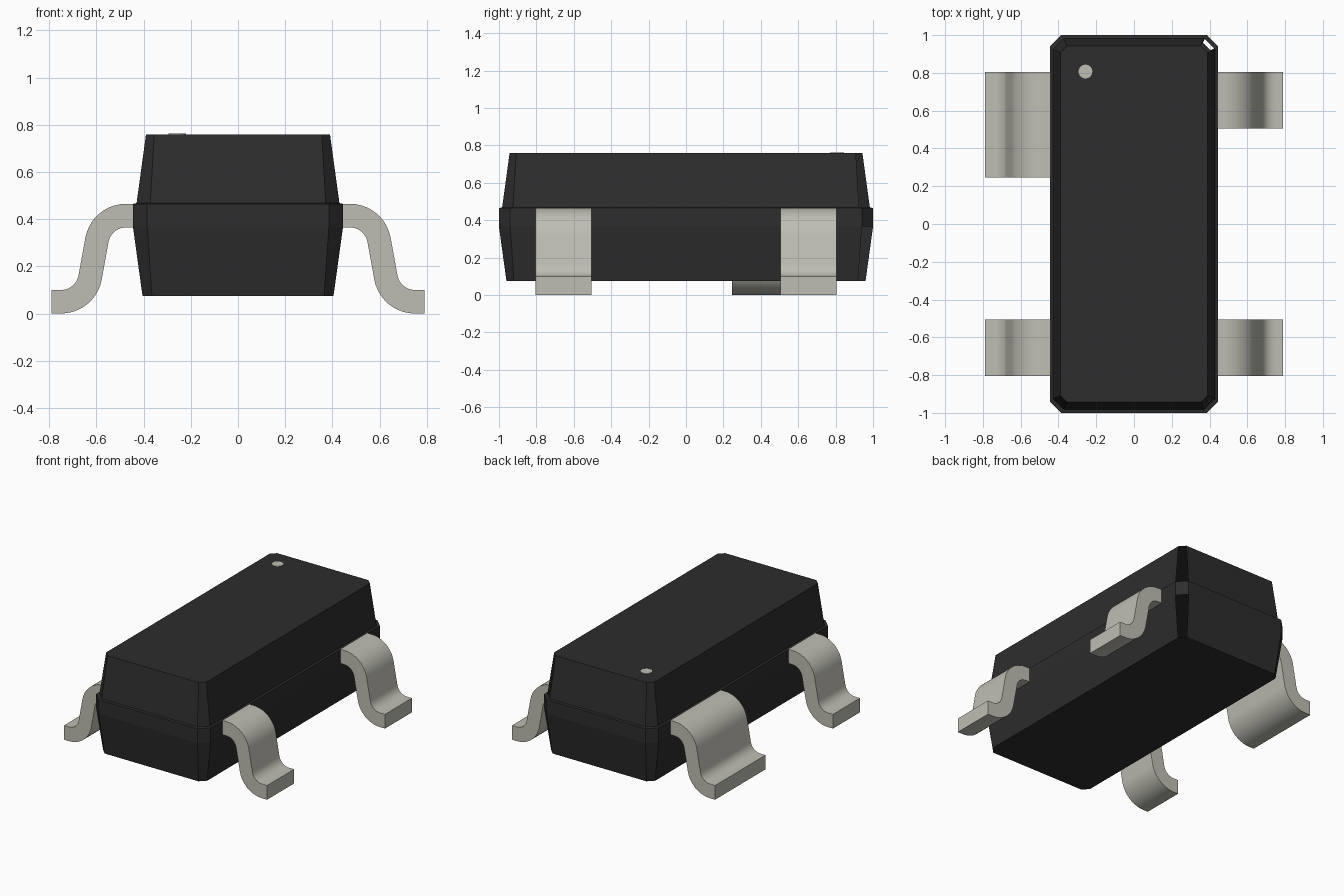
import bpy, bmesh
from math import cos, sin, radians
from mathutils import Vector

if "Cube" in bpy.data.objects:
    bpy.data.objects.remove(bpy.data.objects["Cube"], do_unlink=True)


def material(name, color):
    m = bpy.data.materials.new(name)
    m.use_nodes = True
    m.diffuse_color = (*color, 1)
    bsdf = m.node_tree.nodes["Principled BSDF"]
    bsdf.inputs["Base Color"].default_value = (*color, 1)
    bsdf.inputs["Roughness"].default_value = 0.6
    return m


black = material("black plastic", (0.026, 0.026, 0.026))
metal = material("tinned metal", (0.52, 0.515, 0.455))


def make(name, bm, mat):
    me = bpy.data.meshes.new(name)
    bm.to_mesh(me)
    bm.free()
    me.materials.append(mat)
    ob = bpy.data.objects.new(name, me)
    bpy.context.collection.objects.link(ob)
    return ob


# Moulded body: chamfered rectangles stacked from bottom to top
def chamfered_ring(bm, hx, hy, c, z):
    pts = [(hx, hy - c), (hx - c, hy), (c - hx, hy), (-hx, hy - c),
           (-hx, c - hy), (c - hx, -hy), (hx - c, -hy), (hx, c - hy)]
    return [bm.verts.new((x, y, z)) for x, y in pts]


sections = [(0.405, 0.96, 0.04, 0.075), (0.445, 1.0, 0.06, 0.365),
            (0.445, 1.0, 0.06, 0.465), (0.43, 0.983, 0.058, 0.468),
            (0.39, 0.943, 0.035, 0.76)]
bm = bmesh.new()
rings = [chamfered_ring(bm, *s) for s in sections]
bm.faces.new(rings[0][::-1])
bm.faces.new(rings[-1])
open_levels = (0, 3)  # the back left corner is open below and above the band
for level, (lo, hi) in enumerate(zip(rings, rings[1:])):
    for i in range(8):
        if i == 0 and level in open_levels:
            continue
        j = (i + 1) % 8
        bm.faces.new((lo[i], lo[j], hi[j], hi[i]))
make("body", bm, black)


# Gull-wing leads: two concentric bends, extruded along y
def arc(cx, cz, r, a0, a1, n=10):
    angles = [radians(a0 + (a1 - a0) * k / n) for k in range(n + 1)]
    return [(cx + r * cos(a), cz + r * sin(a)) for a in angles]


def lead(name, side, y0, y1):
    inner_r, outer_r = 0.075, 0.175
    shoulder, foot = (0.475, 0.29), (0.75, 0.175)
    upper = [(0.43, 0.465)] + arc(*shoulder, outer_r, 90, 10) \
        + arc(*foot, inner_r, 190, 270) + [(0.79, 0.1)]
    lower = [(0.43, 0.365)] + arc(*shoulder, inner_r, 90, 10) \
        + arc(*foot, outer_r, 190, 270) + [(0.79, 0.0)]
    bm = bmesh.new()
    profile = [bm.verts.new((side * x, y0, z)) for x, z in upper + lower[::-1]]
    face = bm.faces.new(profile)
    ext = bmesh.ops.extrude_face_region(bm, geom=[face])
    moved = [v for v in ext["geom"] if isinstance(v, bmesh.types.BMVert)]
    bmesh.ops.translate(bm, verts=moved, vec=Vector((0, y1 - y0, 0)))
    bmesh.ops.recalc_face_normals(bm, faces=bm.faces)
    ob = make(name, bm, metal)
    bpy.ops.object.select_all(action="DESELECT")
    ob.select_set(True)
    bpy.context.view_layer.objects.active = ob
    bpy.ops.object.shade_smooth_by_angle(angle=radians(30))


lead("front_left_lead", 1, -0.805, -0.505)
lead("back_left_lead", 1, 0.505, 0.805)
lead("front_right_lead", -1, -0.805, -0.505)
lead("wide_back_right_lead", -1, 0.245, 0.805)

# First-pin dot: thin disc on the top
bm = bmesh.new()
bmesh.ops.create_cone(bm, cap_ends=True, segments=16, radius1=0.037,
                      radius2=0.037, depth=0.004)
bmesh.ops.translate(bm, verts=bm.verts, vec=(-0.257, 0.807, 0.761))
make("pin_one_dot", bm, metal)
